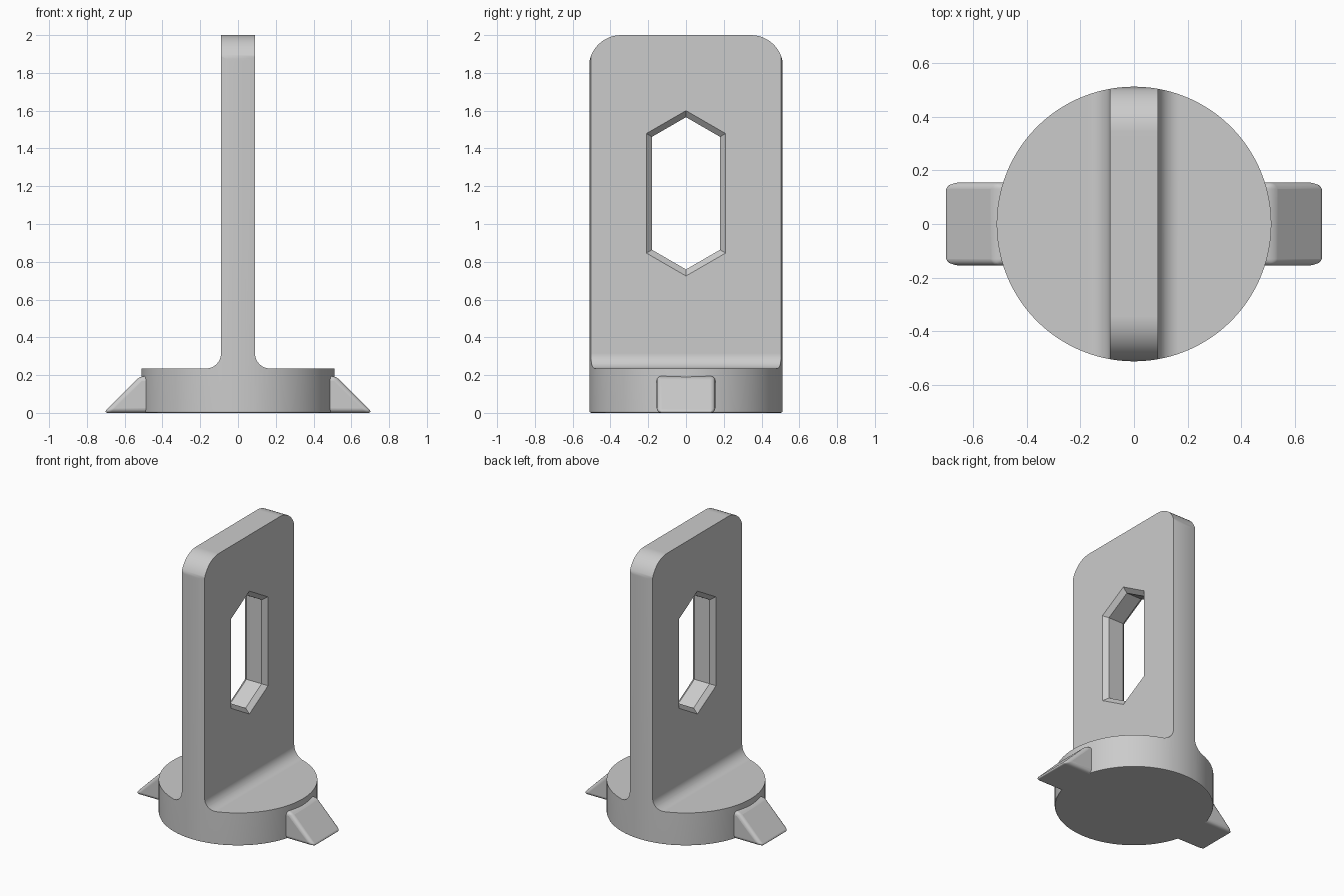
import bpy, bmesh
from math import sin, cos, pi, tan, radians

if "Cube" in bpy.data.objects:
    bpy.data.objects.remove(bpy.data.objects["Cube"])

BASE_R, BASE_TOP = 0.512, 0.235
FIN_X, FIN_TOP, FILLET, CORNER = 0.09, 2.0, 0.08, 0.17

grey = bpy.data.materials.new("plain grey")
grey.use_nodes = True
grey.diffuse_color = (0.6, 0.6, 0.6, 1)
grey.node_tree.nodes["Principled BSDF"].inputs["Base Color"].default_value = (0.6, 0.6, 0.6, 1)


def loft(name, rings):
    """Closed solid through matching rings of points."""
    bm = bmesh.new()
    loops = [[bm.verts.new(p) for p in ring] for ring in rings]
    n = len(loops[0])
    for a, b in zip(loops, loops[1:]):
        for i in range(n):
            j = (i + 1) % n
            bm.faces.new((a[i], a[j], b[j], b[i]))
    bm.faces.new(loops[0])
    bm.faces.new(loops[-1])
    bmesh.ops.recalc_face_normals(bm, faces=bm.faces)
    mesh = bpy.data.meshes.new(name)
    bm.to_mesh(mesh)
    bm.free()
    mesh.materials.append(grey)
    obj = bpy.data.objects.new(name, mesh)
    bpy.context.collection.objects.link(obj)
    return obj


def arc(cx, cz, r, start, end, steps=12):
    return [(cx + r * cos(radians(start + (end - start) * i / steps)),
             cz + r * sin(radians(start + (end - start) * i / steps))) for i in range(steps + 1)]


def mirrored(half):
    return half + [(-u, v) for u, v in reversed(half)]


def activate(obj):
    bpy.ops.object.select_all(action='DESELECT')
    obj.select_set(True)
    bpy.context.view_layer.objects.active = obj


def combine(obj, cutter, operation):
    mod = obj.modifiers.new("cut", 'BOOLEAN')
    mod.operation, mod.solver, mod.object = operation, 'EXACT', cutter
    activate(obj)
    bpy.ops.object.modifier_apply(modifier=mod.name)
    bpy.data.objects.remove(cutter)


def finish(obj):
    activate(obj)
    bpy.ops.object.shade_smooth_by_angle(angle=radians(30))
    mod = obj.modifiers.new("even shading", 'WEIGHTED_NORMAL')
    mod.keep_sharp = True


# Base and fin: one filleted section run front to back
section = mirrored([(0.7, -0.1), (0.7, BASE_TOP)]
                   + arc(FIN_X + FILLET, BASE_TOP + FILLET, FILLET, 270, 180)
                   + [(FIN_X, FIN_TOP + 0.1)])
body = loft("base_and_fin", [[(x, y, z) for x, z in section] for y in (-0.7, 0.7)])

# Trim to the round plan, with a slightly softened bottom rim
rims = [(BASE_R - 0.01, 0), (BASE_R - 0.003, 0.003), (BASE_R, 0.01), (BASE_R, 2.3)]
turn = [2 * pi * (i + 0.5) / 128 for i in range(128)]
combine(body, loft("round_trim", [[(r * cos(a), r * sin(a), z) for a in turn] for r, z in rims]),
        'INTERSECT')

# Trim the fin's rounded top corners
edge = BASE_R + 0.002
outline = mirrored([(edge, -0.2)] + arc(edge - CORNER, FIN_TOP - CORNER, CORNER, 0, 90))
combine(body, loft("corner_trim", [[(x, y, z) for y, z in outline] for x in (-0.8, 0.8)]),
        'INTERSECT')


# Tall hexagonal window, chamfered on both faces
def hexagon(x, grow):
    y, mid = 0.18 + grow, 1.1625
    side = 0.299 + grow * tan(pi / 6)
    tip = 0.403 + grow / cos(pi / 6)
    return [(x, 0, mid + tip), (x, y, mid + side), (x, y, mid - side),
            (x, 0, mid - tip), (x, -y, mid - side), (x, -y, mid + side)]


combine(body, loft("window_cutter", [hexagon(-0.11, 0.05), hexagon(-0.06, 0),
                                     hexagon(0.06, 0), hexagon(0.11, 0.05)]), 'DIFFERENCE')
finish(body)

# Wedge tabs on both sides of the base
wedge = [(0.42, 0), (0.42, 0.195), (0.518, 0.195), (0.713, 0)]
for name, s in (("left_tab", 1), ("right_tab", -1)):
    tab = loft(name, [[(s * x, y, z) for x, z in wedge] for y in (-0.155, 0.155)])
    bevel = tab.modifiers.new("soft edges", 'BEVEL')
    bevel.width, bevel.segments = 0.025, 4
    finish(tab)
